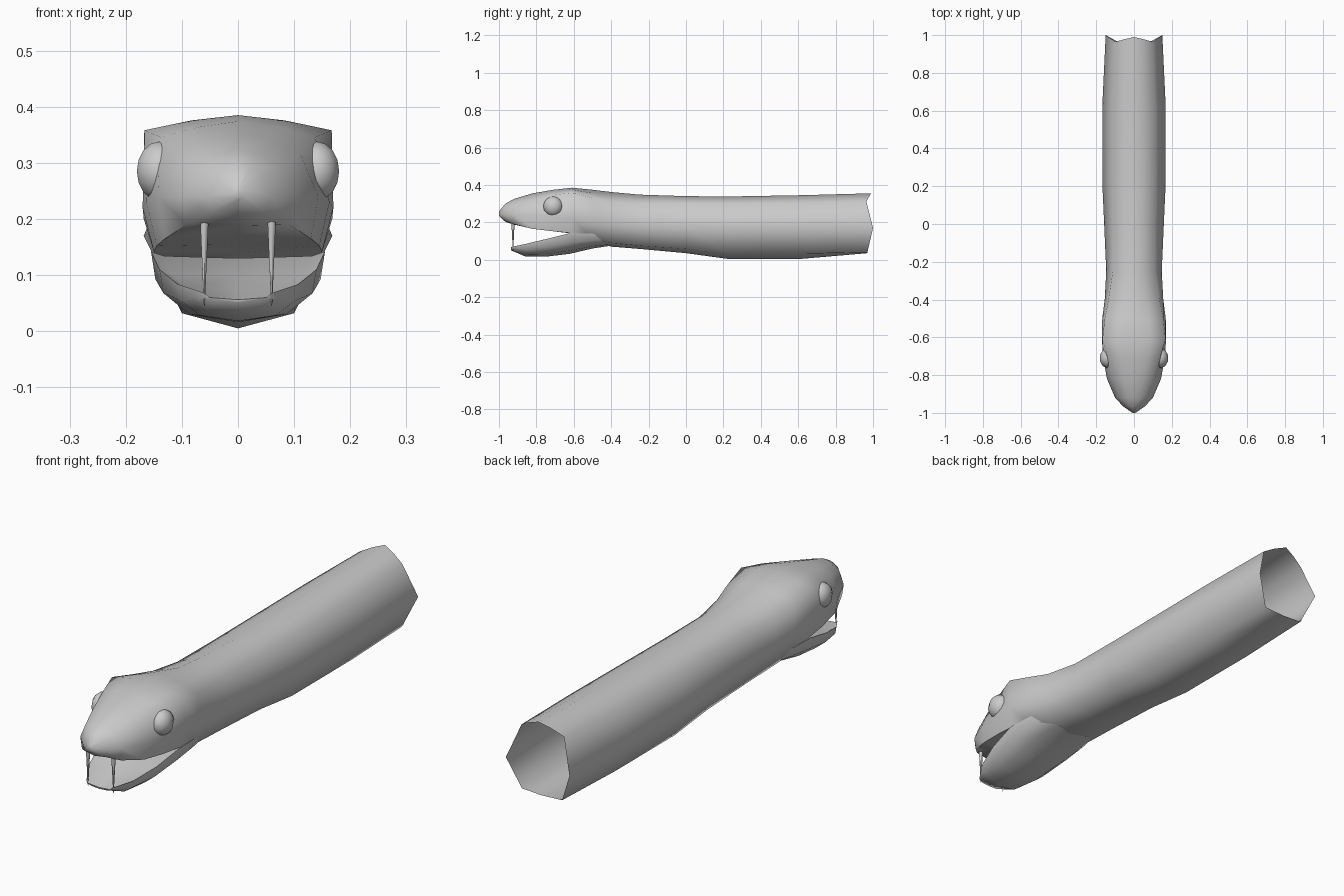
import bpy, bmesh, math

if "Cube" in bpy.data.objects:
    bpy.data.objects.remove(bpy.data.objects["Cube"])

grey = bpy.data.materials.new("plain grey")
grey.diffuse_color = (0.6, 0.6, 0.6, 1)
grey.use_nodes = True
grey.node_tree.nodes["Principled BSDF"].inputs["Base Color"].default_value = grey.diffuse_color


def finish(name, bm, angle=70):
    bmesh.ops.recalc_face_normals(bm, faces=bm.faces)
    mesh = bpy.data.meshes.new(name)
    bm.to_mesh(mesh)
    bm.free()
    mesh.materials.append(grey)
    obj = bpy.data.objects.new(name, mesh)
    bpy.context.collection.objects.link(obj)
    bpy.ops.object.select_all(action='DESELECT')
    obj.select_set(True)
    bpy.context.view_layer.objects.active = obj
    bpy.ops.object.shade_smooth_by_angle(angle=math.radians(angle))
    return obj


def loft(name, sections, cap_end):
    """Mirror half sections (top centre to bottom centre) and skin them."""
    bm = bmesh.new()
    rings = []
    for half in sections:
        full = half + [(-x, y, z) for x, y, z in half[-2:0:-1]]
        rings.append([bm.verts.new(p) for p in full])
    n = len(rings[0])
    for a, b in zip(rings, rings[1:]):
        for i in range(n):
            j = (i + 1) % n
            bm.faces.new((a[i], a[j], b[j], b[i]))
    bm.faces.new(rings[0])
    if cap_end:
        bm.faces.new(rings[-1])
    return finish(name, bm)


# Upper head and body: y, top z, brow x/z, side x/z, lower x/z, bottom z
skin = [
    (-1.00, .258, .006, .252, .008, .245, .006, .238, .234),
    (-.965, .300, .042, .280, .058, .242, .048, .210, .202),
    (-.92, .325, .078, .293, .100, .240, .092, .190, .188),
    (-.82, .355, .110, .318, .143, .240, .130, .165, .172),
    (-.71, .374, .138, .346, .163, .230, .145, .152, .155),
    (-.61, .385, .167, .358, .170, .220, .150, .142, .140),
    (-.50, .374, .155, .330, .168, .200, .140, .110, .100),
    (-.40, .362, .135, .308, .155, .190, .120, .090, .070),
    (-.25, .348, .112, .300, .147, .180, .108, .075, .058),
    (.00, .340, .110, .300, .158, .175, .102, .058, .035),
    (.22, .338, .112, .300, .168, .170, .100, .032, .005),
    (.62, .345, .112, .303, .168, .170, .100, .032, .005),
    (1.00, .355, .100, .310, .150, .170, .095, .040, .035),
]
sections = []
for k, (y, zt, xb, zb, xs, zs, xl, zl, z0) in enumerate(skin):
    # The open tail end has a slightly wavy rim
    wave = (.01, .022, .035, 0, .03, .03) if k == len(skin) - 1 else (0,) * 6
    mid = (xb * .5, zt * .5 + zb * .5 + .004)
    pts = [(0, zt), mid, (xb, zb), (xs, zs), (xl, zl), (0, z0)]
    sections.append([(x, y - w, z) for (x, z), w in zip(pts, wave)])
loft("head_and_body", sections, False)

# Lower jaw with a shallow dished top: y, half width, rim z, bottom z
jaw = [
    (-.935, .060, .068, .050),
    (-.86, .108, .084, .018),
    (-.75, .140, .110, .016),
    (-.62, .155, .142, .032),
    (-.50, .150, .140, .060),
    (-.40, .125, .120, .075),
]
sections = []
for y, w, zr, zb in jaw:
    d = zr - zb
    pts = [(0, zr - .012), (w * .85, zr - .008), (w, zr),
           (w * .95, zb + d * .55), (w * .62, zb + d * .15), (0, zb)]
    sections.append([(x, y, z) for x, z in pts])
loft("lower_jaw", sections, True)

for side, s in (("left", -1), ("right", 1)):
    # Eye: flattened ball
    bm = bmesh.new()
    bmesh.ops.create_uvsphere(bm, u_segments=10, v_segments=8, radius=.053)
    for v in bm.verts:
        v.co = (v.co.x * .8 + s * .14, v.co.y - .71, v.co.z + .285)
    finish(side + "_eye", bm)
    # Fang: thin cone pointing down
    bm = bmesh.new()
    bmesh.ops.create_cone(bm, cap_ends=True, segments=6, radius1=.001,
                          radius2=.009, depth=.16)
    bmesh.ops.translate(bm, verts=bm.verts, vec=(s * .06, -.925, .125))
    finish(side + "_fang", bm)
